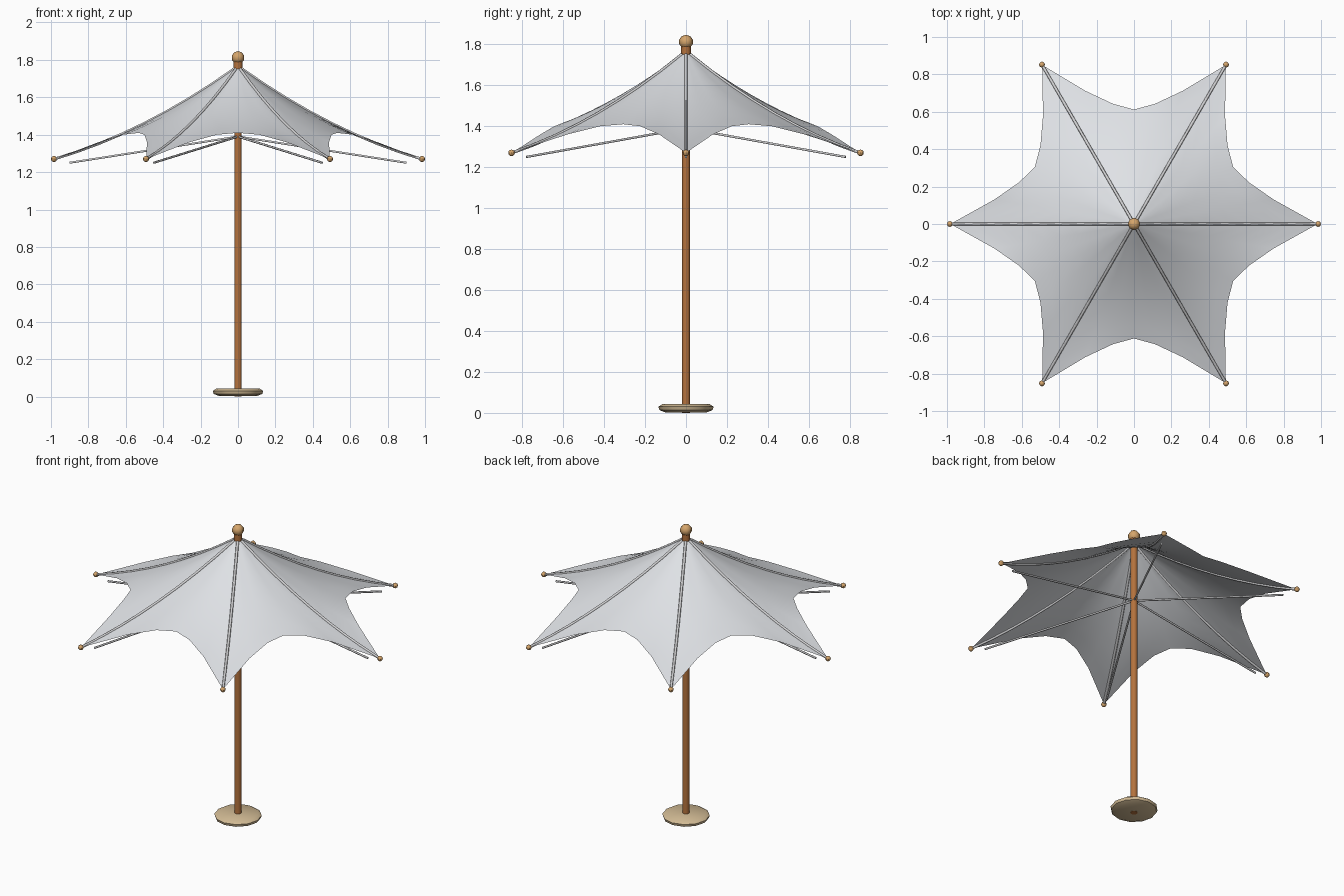
import bpy, bmesh, math
from mathutils import Vector

default = bpy.data.objects.get("Cube")
if default:
    bpy.data.objects.remove(default, do_unlink=True)


def material(name, rgb):
    m = bpy.data.materials.new(name)
    m.use_nodes = True
    m.diffuse_color = (*rgb, 1)
    m.node_tree.nodes["Principled BSDF"].inputs["Base Color"].default_value = (*rgb, 1)
    return m


FABRIC = material("pale grey fabric", (0.74, 0.76, 0.79))
METAL = material("light grey metal", (0.63, 0.63, 0.64))
WOOD = material("brown wood", (0.46, 0.17, 0.047))
STONE = material("tan stone", (0.65, 0.50, 0.30))
KNOB = material("golden wood", (0.67, 0.38, 0.15))

SIDES, STEPS, RINGS = 6, 6, 8
APEX_R, APEX_Z = 0.024, 1.75
# hem radius and height, from a rib tip to the middle of a panel
HEM = [(0.982, 1.27), (0.757, 1.36), (0.653, 1.40), (0.612, 1.41)]


def mesh_object(name, bm, mat):
    bmesh.ops.recalc_face_normals(bm, faces=bm.faces)
    me = bpy.data.meshes.new(name)
    bm.to_mesh(me)
    bm.free()
    me.materials.append(mat)
    ob = bpy.data.objects.new(name, me)
    bpy.context.collection.objects.link(ob)
    bpy.ops.object.select_all(action="DESELECT")
    ob.select_set(True)
    bpy.context.view_layer.objects.active = ob
    bpy.ops.object.shade_smooth_by_angle(angle=math.radians(40))


def lathe(name, profile, sides, mat):
    """Closed solid turned about z from (radius, height) points."""
    bm = bmesh.new()
    loops = []
    for r, z in profile:
        loops.append([bm.verts.new((r * math.cos(a), r * math.sin(a), z))
                      for a in (math.tau * i / sides for i in range(sides))])
    for lo, hi in zip(loops, loops[1:]):
        for i in range(sides):
            j = (i + 1) % sides
            bm.faces.new((lo[i], lo[j], hi[j], hi[i]))
    bm.faces.new(loops[0][::-1])
    bm.faces.new(loops[-1])
    mesh_object(name, bm, mat)


def ball(name, centre, radius, segments, rings, mat):
    bm = bmesh.new()
    bmesh.ops.create_uvsphere(bm, u_segments=segments, v_segments=rings, radius=radius)
    bmesh.ops.translate(bm, verts=bm.verts, vec=centre)
    mesh_object(name, bm, mat)


def rod(name, points, radius, mat):
    """Round bar following a path."""
    cu = bpy.data.curves.new(name, "CURVE")
    cu.dimensions = "3D"
    cu.bevel_depth = radius
    cu.bevel_resolution = 1
    cu.use_fill_caps = True
    sp = cu.splines.new("POLY")
    sp.points.add(len(points) - 1)
    for p, co in zip(sp.points, points):
        p.co = (*co, 1)
    cu.materials.append(mat)
    ob = bpy.data.objects.new(name, cu)
    bpy.context.collection.objects.link(ob)


def canopy_point(step, s):
    """Point on the cloth: step counts round the hem, s runs apex to hem."""
    k = step % STEPS
    k = min(k, STEPS - k)
    hem_r, hem_z = HEM[k]
    sag = 0.05 - 0.008 * k
    a = math.tau * step / (SIDES * STEPS)
    r = APEX_R + (hem_r - APEX_R) * s
    z = APEX_Z + (hem_z - APEX_Z) * s - 4 * sag * s * (1 - s)
    return Vector((r * math.cos(a), r * math.sin(a), z))


# canopy cloth
bm = bmesh.new()
count = SIDES * STEPS
grid = [[bm.verts.new(canopy_point(i, j / RINGS)) for i in range(count)]
        for j in range(RINGS + 1)]
for inner, outer in zip(grid, grid[1:]):
    for i in range(count):
        n = (i + 1) % count
        bm.faces.new((inner[i], outer[i], outer[n], inner[n]))
mesh_object("canopy", bm, FABRIC)

# ribs on the cloth, struts below it and a knob on each tip
up = Vector((0, 0, 1))
for i in range(SIDES):
    path = [canopy_point(i * STEPS, j / RINGS) for j in range(RINGS + 1)]
    rod(f"rib_{i + 1}", path, 0.008, METAL)
    a = math.tau * i / SIDES
    out = Vector((math.cos(a), math.sin(a), 0))
    rod(f"strut_{i + 1}", [up * 1.39, out * 0.90 + up * 1.25], 0.006, METAL)
    ball(f"tip_knob_{i + 1}", out * 0.984 + up * 1.27, 0.016, 8, 6, KNOB)

# pole, base and finial
lathe("pole", [(0.02, 0.0), (0.02, 1.76)], 12, WOOD)
lathe("pole_collar", [(0.024, 1.755), (0.024, 1.80)], 12, WOOD)
lathe("base", [(0.10, 0.002), (0.13, 0.014), (0.135, 0.03), (0.115, 0.043)], 12, STONE)
ball("finial", Vector((0, 0, 1.812)), 0.035, 8, 5, KNOB)
